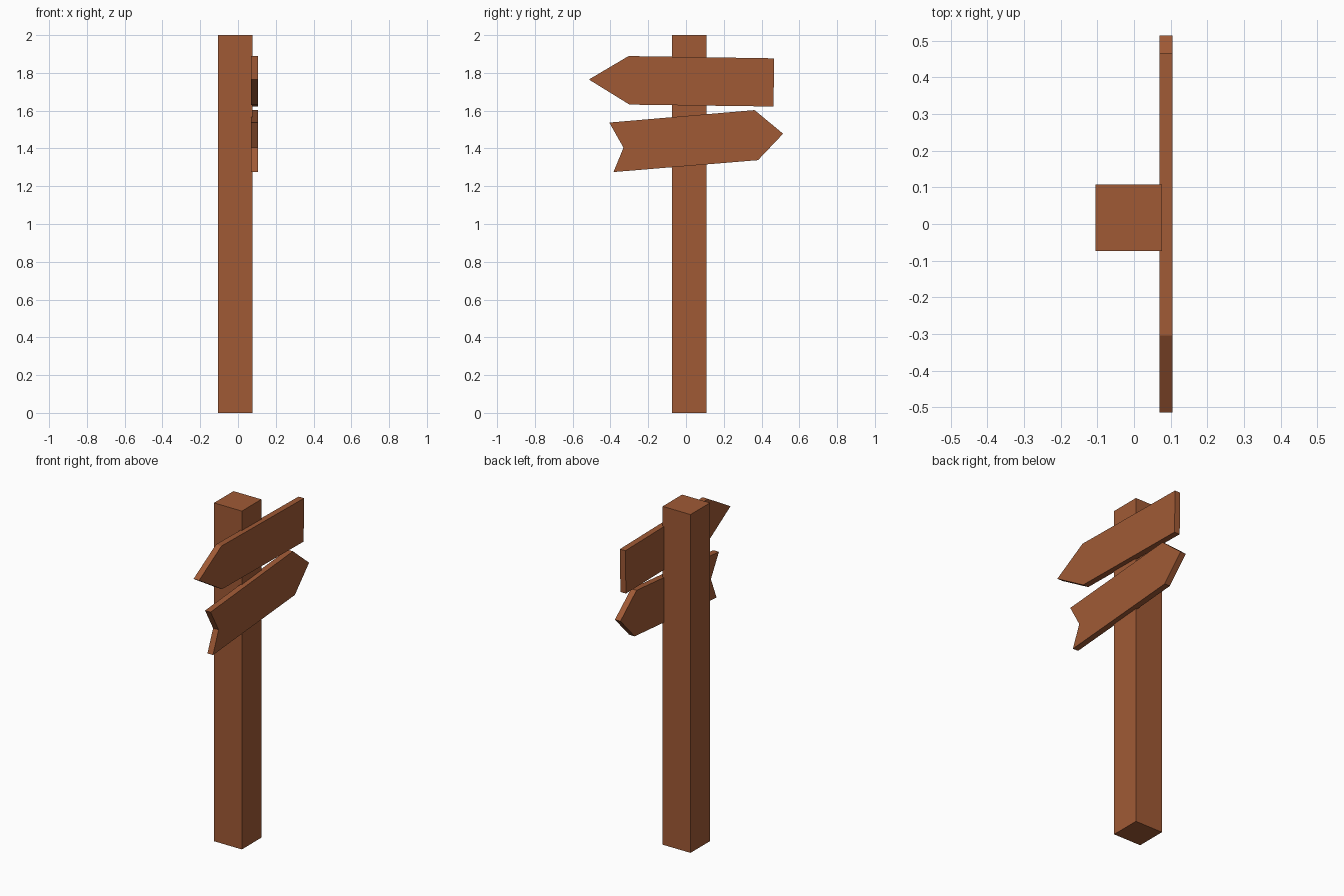
import bpy, bmesh

if "Cube" in bpy.data.objects:
    bpy.data.objects.remove(bpy.data.objects["Cube"])

# single wood colour
wood = bpy.data.materials.new("brown_wood")
wood.diffuse_color = (0.352, 0.102, 0.036, 1)
wood.use_nodes = True
wood.node_tree.nodes["Principled BSDF"].inputs["Base Color"].default_value = wood.diffuse_color


def extrude(name, outline, to_3d, offset):
    """Extrude a flat outline into a closed solid along offset."""
    bm = bmesh.new()
    face = bm.faces.new([bm.verts.new(to_3d(a, b)) for a, b in outline])
    new = bmesh.ops.extrude_face_region(bm, geom=[face], use_keep_orig=True)
    verts = [g for g in new["geom"] if isinstance(g, bmesh.types.BMVert)]
    bmesh.ops.translate(bm, verts=verts, vec=offset)
    bmesh.ops.recalc_face_normals(bm, faces=bm.faces)
    mesh = bpy.data.meshes.new(name)
    bm.to_mesh(mesh)
    bm.free()
    mesh.materials.append(wood)
    obj = bpy.data.objects.new(name, mesh)
    bpy.context.collection.objects.link(obj)
    return obj


# square post
extrude("post",
        [(-0.105, -0.074), (0.077, -0.074), (0.077, 0.108), (-0.105, 0.108)],
        lambda x, y: (x, y, 0), (0, 0, 2))

# arrow boards, outlines in (y, z)
boards = {
    "upper_board": [(-0.514, 1.765), (-0.304, 1.889), (0.467, 1.877),
                    (0.463, 1.622), (-0.299, 1.632)],
    "lower_board": [(-0.406, 1.537), (0.363, 1.603), (0.514, 1.478),
                    (0.381, 1.338), (-0.384, 1.275), (-0.331, 1.404)],
}
for name, outline in boards.items():
    extrude(name, outline, lambda y, z: (0.069, y, z), (0.036, 0, 0))
